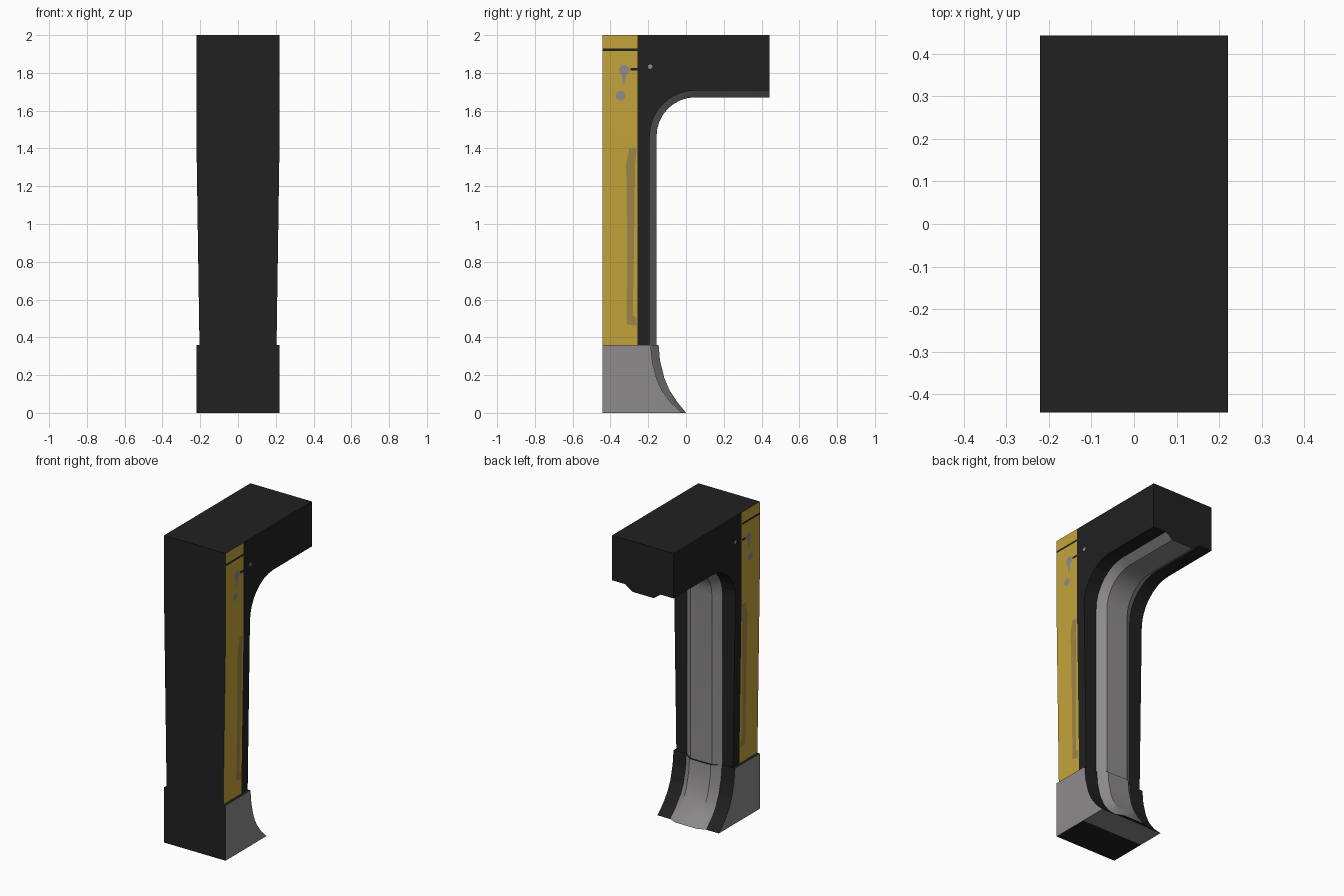
import bpy, bmesh, math
from mathutils import Vector

if "Cube" in bpy.data.objects:
    bpy.data.objects.remove(bpy.data.objects["Cube"])

HW, FRONT, BACK = 0.221, -0.443, 0.443
BASE_TOP, YELLOW_Y = 0.36, -0.257


def material(name, rgb):
    m = bpy.data.materials.new(name)
    m.diffuse_color = (*rgb, 1)
    m.use_nodes = True
    m.node_tree.nodes["Principled BSDF"].inputs["Base Color"].default_value = m.diffuse_color
    return m


BLACK, GREY, YELLOW, WORN = range(4)
mats = [material("black", (0.015, 0.015, 0.015)),
        material("grey", (0.27, 0.26, 0.26)),
        material("yellow", (0.56, 0.37, 0.043)),
        material("worn yellow", (0.33, 0.24, 0.06))]


def half_width(z):
    """Column narrows from shoulder height down to the base."""
    return HW - 0.017 * max(0, min(1, (1.5 - z) / (1.5 - BASE_TOP)))


def finish(bm, name):
    me = bpy.data.meshes.new(name)
    bm.to_mesh(me)
    bm.free()
    for m in mats:
        me.materials.append(m)
    ob = bpy.data.objects.new(name, me)
    bpy.context.collection.objects.link(ob)
    return ob


def slab(profile, cuts=()):
    """Extrude a (y, z) profile across the full width, then cut by planes."""
    bm = bmesh.new()
    f = bm.faces.new([bm.verts.new((-HW, y, z)) for y, z in profile])
    ext = bmesh.ops.extrude_face_region(bm, geom=[f])["geom"]
    bmesh.ops.translate(bm, vec=(2 * HW, 0, 0),
                        verts=[v for v in ext if isinstance(v, bmesh.types.BMVert)])
    for co, no in cuts:
        bmesh.ops.bisect_plane(bm, geom=bm.verts[:] + bm.edges[:] + bm.faces[:],
                               plane_co=co, plane_no=no)
    bmesh.ops.recalc_face_normals(bm, faces=bm.faces)
    return bm


def ridge(name, low, high):
    """Raised trapezoid rib running between two matching (y, z) paths."""
    bm = bmesh.new()
    rows = []
    for (ly, lz), (hy, hz) in zip(low, high):
        rows.append([bm.verts.new(c) for c in ((-0.128, ly, lz), (-0.077, hy, hz),
                                               (0.077, hy, hz), (0.128, ly, lz))])
    for a, b in zip(rows, rows[1:]):
        for i in range(3):
            bm.faces.new((a[i], a[i + 1], b[i + 1], b[i])).material_index = GREY
    for r in (rows[0], rows[-1]):
        bm.faces.new(r).material_index = BLACK
    bmesh.ops.recalc_face_normals(bm, faces=bm.faces)
    ob = finish(bm, name)
    # bevel-free smooth bend, sharp rib edges
    bpy.context.view_layer.objects.active = ob
    ob.select_set(True)
    bpy.ops.object.shade_smooth_by_angle(angle=math.radians(25))
    ob.select_set(False)


def bend(r, n=8):
    """Inner path of the frame: up the column, round the corner, along the arm."""
    cy, cz = 0.05, 1.465
    arc = [(cy - r * math.cos(t), cz + r * math.sin(t))
           for t in (math.pi / 2 * i / n for i in range(n + 1))]
    return [(cy - r, BASE_TOP)] + arc + [(BACK, cz + r)]


# Column and arm
low, high = bend(0.242), bend(0.206)
bm = slab([(FRONT, BASE_TOP)] + low + [(BACK, 2), (FRONT, 2)],
          [((0, YELLOW_Y, 0), (0, 1, 0)), ((0, 0, 1.5), (0, 0, 1))])
for v in bm.verts:
    v.co.x = math.copysign(half_width(v.co.z), v.co.x)
bm.normal_update()
for f in bm.faces:
    side = abs(f.normal.x) > 0.7
    f.material_index = YELLOW if side and f.calc_center_median().y < YELLOW_Y else BLACK
finish(bm, "column_and_arm")
ridge("inner_rib", low, high)

# Flared base
foot_low = [(-0.187, 0.36), (-0.178, 0.27), (-0.155, 0.18), (-0.125, 0.115),
            (-0.08, 0.055), (-0.022, 0)]
foot_high = [(-0.145, 0.36), (-0.138, 0.28), (-0.115, 0.185), (-0.087, 0.12),
             (-0.048, 0.06), (0.0, 0)]
bm = slab([(FRONT, 0), (FRONT, BASE_TOP)] + foot_low, [((0, -0.2, 0), (0, 1, 0))])
bm.normal_update()
for f in bm.faces:
    under = f.normal.z < -0.9 and f.calc_center_median().y > -0.2
    f.material_index = GREY if abs(f.normal.x) > 0.7 or under else BLACK
finish(bm, "flared_base")
ridge("base_rib", foot_low, foot_high)


def disc(y, z, r, n=12):
    return [(y + r * math.cos(math.tau * i / n), z + r * math.sin(math.tau * i / n))
            for i in range(n)]


def side_marks(name, outlines, mat):
    """Thin painted plates on both sides of the column."""
    bm = bmesh.new()
    for s in (-1, 1):
        for pts in outlines:
            f = bm.faces.new([bm.verts.new((s * (half_width(z) + 0.0015), y, z))
                              for y, z in pts])
            f.material_index = mat
            f.normal_update()
            if f.normal.x * s < 0:
                f.normal_flip()
    finish(bm, name)


def box(y0, y1, z0, z1):
    return [(y0, z0), (y1, z0), (y1, z1), (y0, z1)]


# Worn strip, scuffs and seam line on the yellow sides
side_marks("worn_strip", [[(-0.315, 0.47), (-0.262, 0.46), (-0.262, 0.5), (-0.282, 0.52),
                           (-0.275, 0.9), (-0.27, 1.3), (-0.262, 1.4), (-0.3, 1.4),
                           (-0.317, 1.32), (-0.312, 0.9)]], WORN)
side_marks("scuffs", [disc(-0.327, 1.815, 0.028), disc(-0.347, 1.68, 0.026),
                      [(-0.336, 1.74), (-0.326, 1.74), (-0.315, 1.79), (-0.34, 1.79)],
                      disc(-0.19, 1.833, 0.012)], GREY)
side_marks("seam_lines", [box(FRONT, YELLOW_Y, 1.917, 1.93),
                          box(-0.295, YELLOW_Y, 1.812, 1.826)], BLACK)
